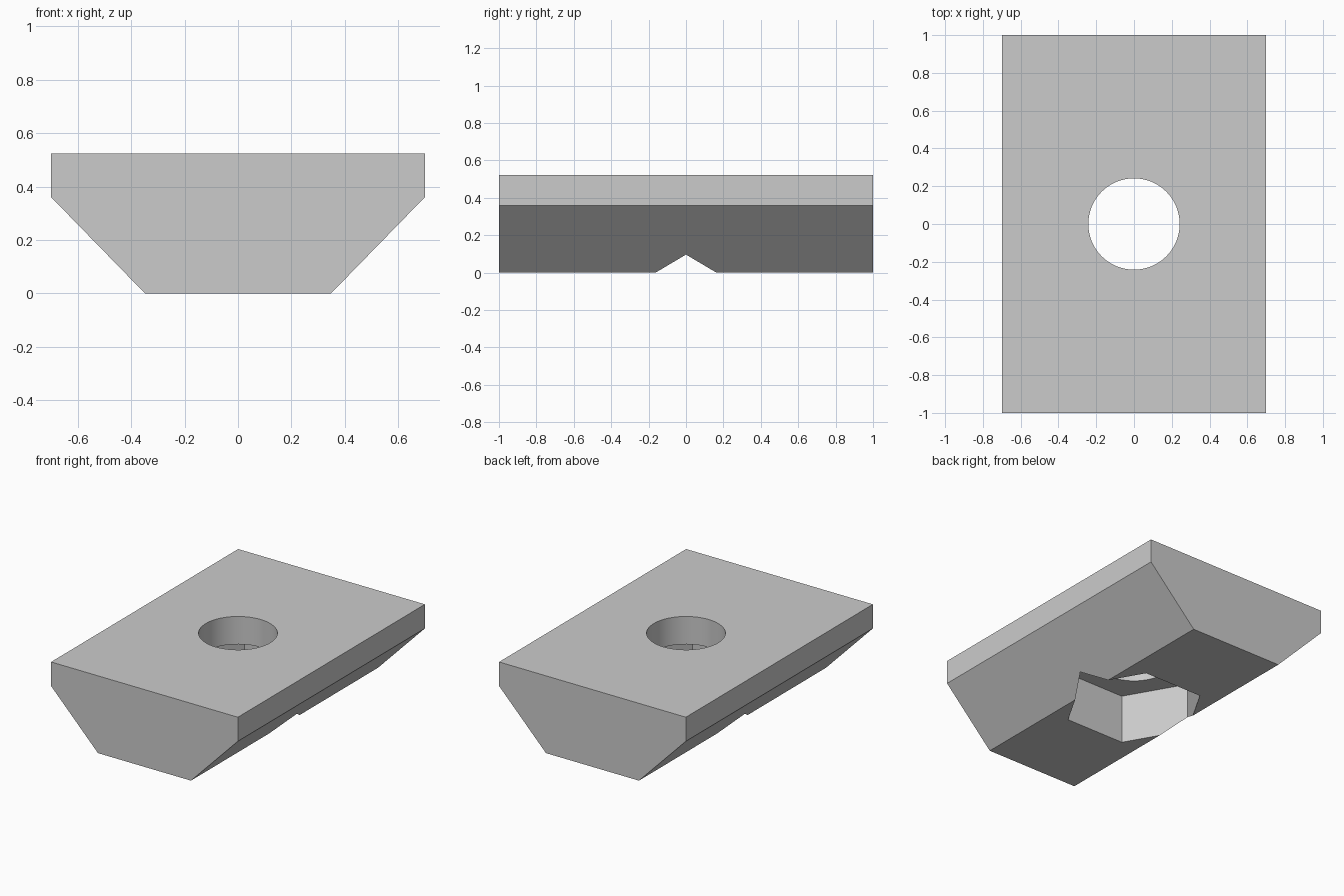
import bpy
import bmesh
import math

if "Cube" in bpy.data.objects:
    bpy.data.objects.remove(bpy.data.objects["Cube"])

LENGTH = 2.0
TOP, SHOULDER = 0.523, 0.36
HALF_WIDTH, HALF_BASE = 0.699, 0.348
POCKET_RADIUS, POCKET_TOP = 0.442, 0.335
HOLE_RADIUS = 0.242

# Plain grey material
grey = bpy.data.materials.new("light_grey")
grey.use_nodes = True
color = (0.6, 0.6, 0.6, 1)
grey.diffuse_color = color
grey.node_tree.nodes["Principled BSDF"].inputs["Base Color"].default_value = color

# Block: bevelled-bottom profile extruded along y
right_side = [(HALF_BASE, 0), (HALF_WIDTH, SHOULDER), (HALF_WIDTH, TOP)]
profile = right_side + [(-x, z) for x, z in reversed(right_side)]
bm = bmesh.new()
face = bm.faces.new([bm.verts.new((x, -LENGTH / 2, z)) for x, z in profile])
result = bmesh.ops.extrude_face_region(bm, geom=[face])
new_verts = [g for g in result["geom"] if isinstance(g, bmesh.types.BMVert)]
bmesh.ops.translate(bm, verts=new_verts, vec=(0, LENGTH, 0))
bmesh.ops.recalc_face_normals(bm, faces=bm.faces)
mesh = bpy.data.meshes.new("slot_nut_block")
bm.to_mesh(mesh)
bm.free()
mesh.materials.append(grey)
block = bpy.data.objects.new("slot_nut_block", mesh)
bpy.context.collection.objects.link(block)


def cut_prism(name, sides, radius, bottom, top):
    """Cut an upright prism, with a corner on the x axis, out of the block."""
    bpy.ops.mesh.primitive_cylinder_add(
        vertices=sides, radius=radius, depth=top - bottom,
        location=(0, 0, (top + bottom) / 2), rotation=(0, 0, math.pi / 2))
    cutter = bpy.context.object
    cutter.name = name
    cutter.hide_render = True
    cutter.data.materials.append(grey)
    bpy.context.view_layer.objects.active = block
    mod = block.modifiers.new(name, "BOOLEAN")
    mod.operation = "DIFFERENCE"
    mod.solver = "EXACT"
    mod.object = cutter
    bpy.ops.object.modifier_apply(modifier=name)
    bpy.data.objects.remove(cutter)


# Hexagonal pocket from below, round bolt hole through the top
cut_prism("hex_pocket", 6, POCKET_RADIUS, -0.1, POCKET_TOP)
cut_prism("bolt_hole", 64, HOLE_RADIUS, 0.1, TOP + 0.1)

# Smooth the hole wall, keep all other edges crisp
bpy.ops.object.select_all(action="DESELECT")
block.select_set(True)
bpy.context.view_layer.objects.active = block
bpy.ops.object.shade_smooth_by_angle(angle=math.radians(30))
